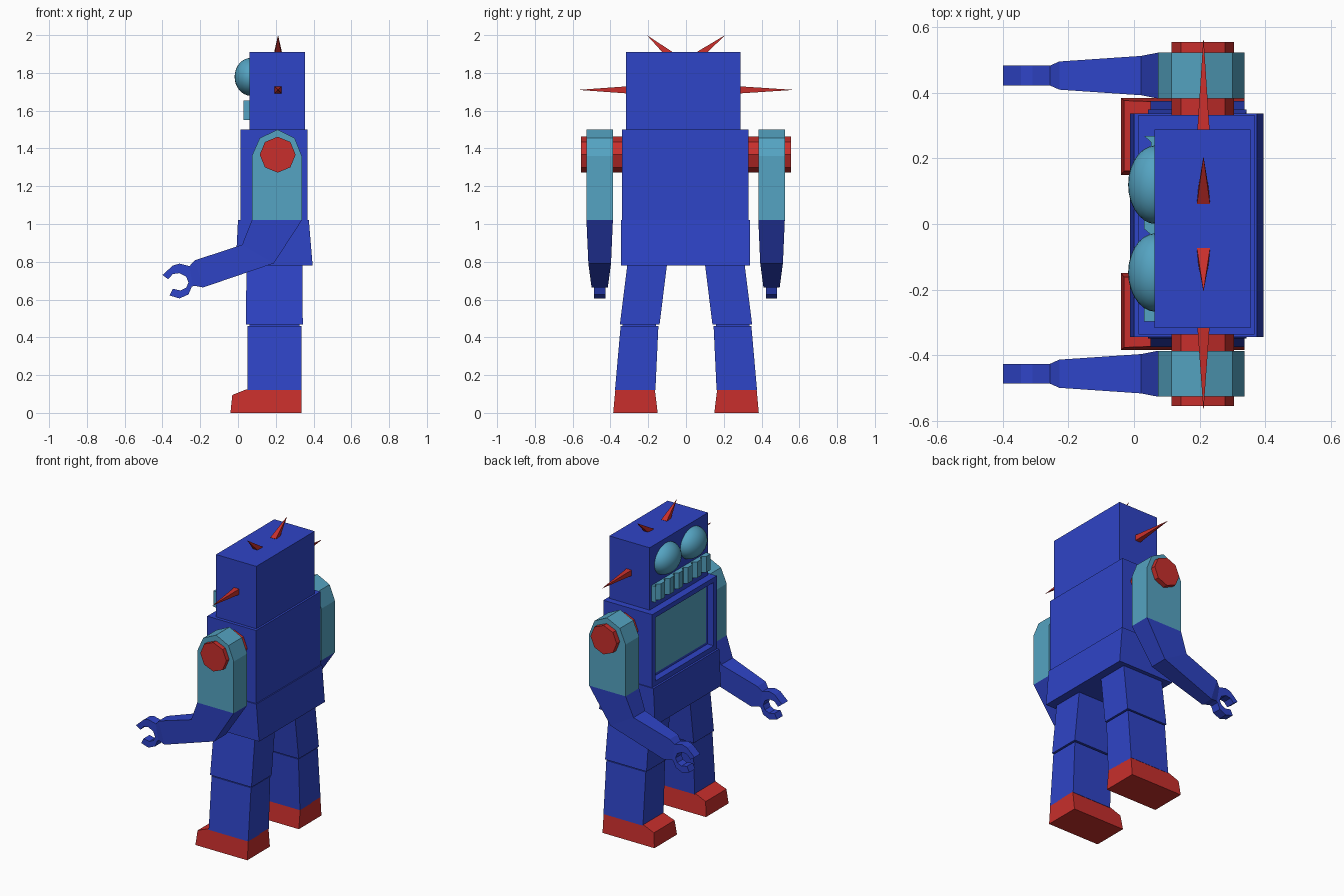
import bpy, bmesh, math
from mathutils import Vector

if "Cube" in bpy.data.objects:
    bpy.data.objects.remove(bpy.data.objects["Cube"])


def material(name, rgb):
    m = bpy.data.materials.new(name)
    m.diffuse_color = (*rgb, 1)
    m.use_nodes = True
    m.node_tree.nodes["Principled BSDF"].inputs["Base Color"].default_value = m.diffuse_color
    return m


BLUE = material("blue paint", (0.028, 0.058, 0.57))
TEAL = material("teal paint", (0.09, 0.37, 0.54))
RED = material("red paint", (0.58, 0.028, 0.025))


def finish(name, bm, *mats):
    bmesh.ops.recalc_face_normals(bm, faces=bm.faces[:])
    me = bpy.data.meshes.new(name)
    bm.to_mesh(me)
    bm.free()
    for m in mats:
        me.materials.append(m)
    ob = bpy.data.objects.new(name, me)
    bpy.context.collection.objects.link(ob)
    return ob


def loft_bm(rings):
    """Closed solid through rings with equal point counts."""
    bm = bmesh.new()
    vs = [[bm.verts.new(p) for p in r] for r in rings]
    n = len(rings[0])
    for a, b in zip(vs, vs[1:]):
        for i in range(n):
            j = (i + 1) % n
            bm.faces.new((a[i], a[j], b[j], b[i]))
    bm.faces.new(vs[0][::-1])
    bm.faces.new(vs[-1])
    return bm


def rect(x0, x1, y0, y1, z):
    return [(x0, y0, z), (x1, y0, z), (x1, y1, z), (x0, y1, z)]


def block(name, mat, *levels):
    return finish(name, loft_bm([rect(*l) for l in levels]), mat)


def side_prism(name, mat, profile, y0, y1):
    """Side profile (x, z) extruded along y."""
    return finish(name, loft_bm([[(x, y, z) for x, z in profile] for y in (y0, y1)]), mat)


def spike(name, base, tip, r):
    """Four-sided red cone."""
    base, tip = Vector(base), Vector(tip)
    bm = bmesh.new()
    side = Vector((1, 0, 0))
    up = (tip - base).normalized().cross(side)
    ring = [bm.verts.new(base + side * r * a + up * r * b)
            for a, b in ((1, 1), (-1, 1), (-1, -1), (1, -1))]
    t = bm.verts.new(tip)
    bm.faces.new(ring)
    for i in range(4):
        bm.faces.new((ring[i], ring[(i + 1) % 4], t))
    return finish(name, bm, RED)


HY = -0.014   # head sits slightly off centre

# Torso with a recessed chest screen
bm = loft_bm([rect(0.013, 0.368, -0.338, 0.332, 1.02), rect(0.013, 0.368, -0.338, 0.332, 1.5)])
bmesh.ops.recalc_face_normals(bm, faces=bm.faces[:])
front = min(bm.faces, key=lambda f: f.calc_center_median().x)
bmesh.ops.inset_region(bm, faces=[front], thickness=0.045)
ring = bmesh.ops.extrude_discrete_faces(bm, faces=[front])["faces"]
bmesh.ops.translate(bm, verts=ring[0].verts[:], vec=(0.045, 0, 0))
bmesh.ops.inset_region(bm, faces=ring, thickness=0.022)
ring[0].material_index = 1
finish("torso", bm, BLUE, TEAL)

# Pelvis and head
block("pelvis", BLUE, (-0.012, 0.395, -0.345, 0.338, 0.78), (0.0, 0.375, -0.345, 0.338, 1.02))
block("head", BLUE, (0.062, 0.355, HY - 0.303, HY + 0.303, 1.5),
      (0.062, 0.355, HY - 0.303, HY + 0.303, 1.91))

# Mouth grille: vertical ridges
n = 6
w = 0.566 / n
pts = [(0.07, HY + 0.283), (0.07, HY - 0.283)]
for i in range(n):
    y = HY - 0.283 + i * w
    pts += [(0.03, y), (0.03, y + w * 0.45), (0.052, y + w * 0.65), (0.052, y + w * 0.8)]
pts.append((0.03, HY + 0.283))
finish("mouth_grille", loft_bm([[(x, y, z) for x, y in pts] for z in (1.55, 1.655)]), TEAL)

# Eyes
for s in (-1, 1):
    bm = bmesh.new()
    bmesh.ops.create_uvsphere(bm, u_segments=28, v_segments=16, radius=1)
    bmesh.ops.scale(bm, verts=bm.verts[:], vec=(0.085, 0.12, 0.1))
    bmesh.ops.translate(bm, verts=bm.verts[:], vec=(0.067, HY + s * 0.134, 1.779))
    for f in bm.faces:
        f.smooth = True
    finish("eye", bm, TEAL)

# Spikes on the head
for s in (-1, 1):
    spike("ear_spike", (0.212, HY + s * 0.295, 1.71), (0.212, s * 0.572, 1.71), 0.019)
    spike("antenna", (0.212, HY / 2 + s * 0.08, 1.897), (0.212, s * 0.207, 2.0), 0.02)

# Arms, shoulders, legs and feet, mirrored
upper = [(0.073, 1.02), (0.073, 1.36), (0.115, 1.455), (0.21, 1.5),
         (0.3, 1.455), (0.338, 1.36), (0.338, 1.02)]
claw = [(-0.235, 0.79), (-0.257, 0.777), (-0.31, 0.79), (-0.345, 0.78), (-0.4, 0.73),
        (-0.37, 0.708), (-0.345, 0.735), (-0.31, 0.74), (-0.275, 0.722), (-0.262, 0.69),
        (-0.275, 0.662), (-0.305, 0.648), (-0.345, 0.657), (-0.363, 0.622), (-0.31, 0.606),
        (-0.262, 0.627), (-0.245, 0.668), (-0.21, 0.68)]
# forearm sections: upper point, lower point, half width
forearm = [((0.073, 1.02), (0.338, 1.02), 0.07), ((0.022, 0.89), (0.19, 0.792), 0.06),
           ((-0.228, 0.808), (-0.185, 0.664), 0.043), ((-0.257, 0.777), (-0.24, 0.675), 0.03)]
foot = [(-0.04, 0), (-0.03, 0.095), (0.045, 0.125), (0.337, 0.125), (0.337, 0)]

for s, side in ((-1, "right"), (1, "left")):
    c = s * 0.455 - 0.002
    side_prism(side + "_upper_arm", TEAL, upper, c - 0.07, c + 0.07)
    rings = [[(a[0], c - h, a[1]), (b[0], c - h, b[1]), (b[0], c + h, b[1]), (a[0], c + h, a[1])]
             for a, b, h in forearm]
    finish(side + "_forearm", loft_bm(rings), BLUE)
    side_prism(side + "_claw", BLUE, claw, c - 0.03, c + 0.03)
    octagon = [(0.21 + 0.095 * math.cos(i * math.pi / 4), 1.367 + 0.095 * math.sin(i * math.pi / 4))
               for i in range(8)]
    side_prism(side + "_shoulder", RED, octagon, s * 0.32, s * 0.556)
    block(side + "_thigh", BLUE, (0.042, 0.343, s * 0.14, s * 0.35, 0.468),
          (0.045, 0.341, s * 0.1, s * 0.31, 0.79))
    block(side + "_shin", BLUE, (0.05, 0.337, s * 0.162, s * 0.376, 0.12),
          (0.05, 0.337, s * 0.146, s * 0.346, 0.461))
    block(side + "_knee", BLUE, (0.06, 0.325, s * 0.16, s * 0.335, 0.455),
          (0.06, 0.325, s * 0.16, s * 0.335, 0.475))
    # foot flares outward toward the sole
    rings = [[(x, s * (e + k * (0.125 - z)), z) for x, z in foot]
             for e, k in ((0.165, -0.12), (0.374, 0.09))]
    finish(side + "_foot", loft_bm(rings), RED)
